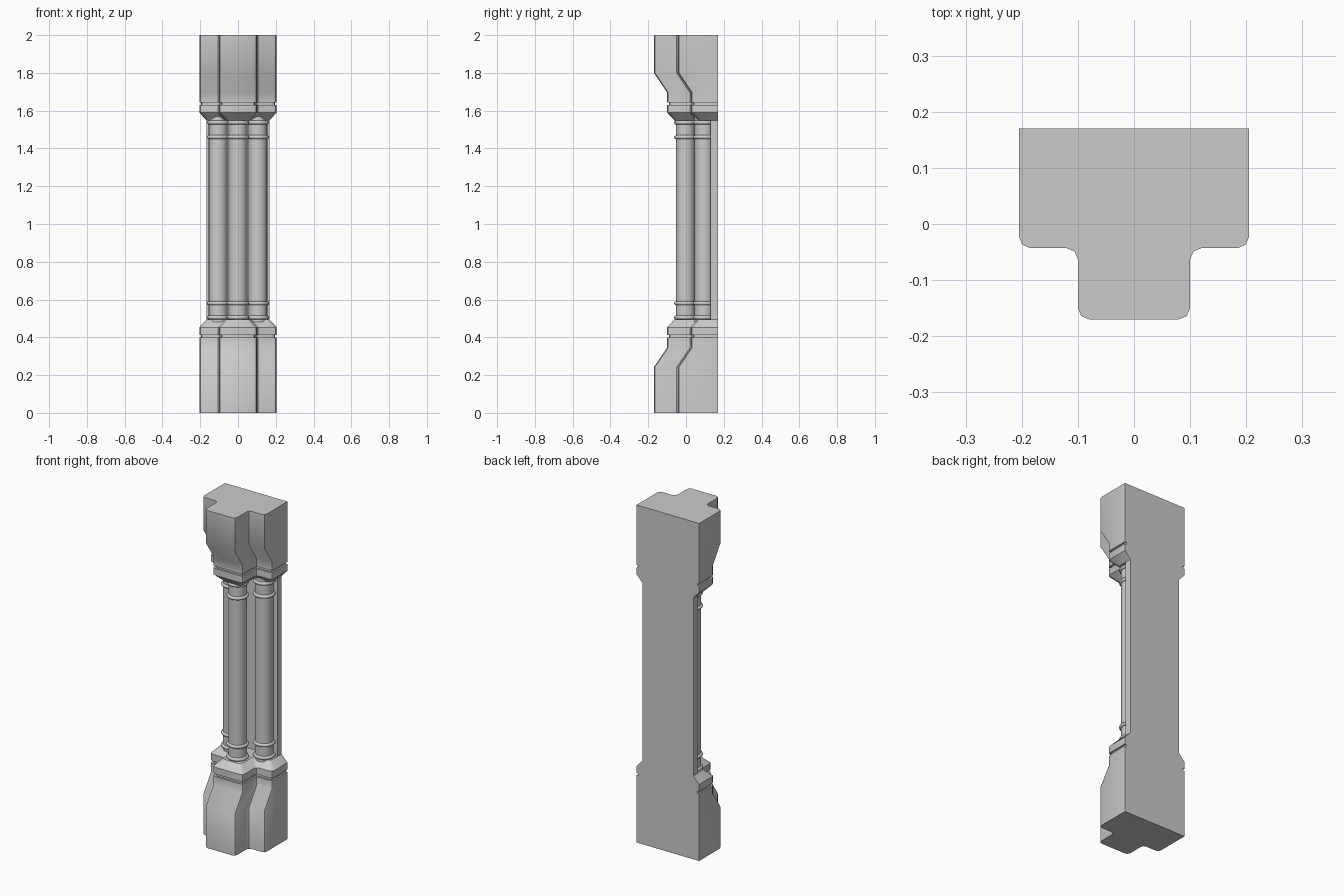
import bpy, bmesh, math

if "Cube" in bpy.data.objects:
    bpy.data.objects.remove(bpy.data.objects["Cube"])

BACK = 0.17


def finish(name, bm):
    bmesh.ops.recalc_face_normals(bm, faces=bm.faces)
    me = bpy.data.meshes.new(name)
    bm.to_mesh(me)
    bm.free()
    ob = bpy.data.objects.new(name, me)
    bpy.context.collection.objects.link(ob)
    bpy.ops.object.select_all(action='DESELECT')
    ob.select_set(True)
    bpy.context.view_layer.objects.active = ob
    bpy.ops.object.shade_smooth_by_angle(angle=math.radians(38))
    return ob


def t_section(front, inset):
    # T-shaped plan with softened corners; the back stays flat
    a, b = 0.205 - inset, 0.10 - inset
    f, s = front + inset, front + 0.127 + inset
    k, m = 0.02, 0.006
    half = [(b - k, f), (b - m, f + m), (b, f + k),
            (b, s - k), (b + m, s - m), (b + k, s),
            (a - k, s), (a - m, s + m), (a, s + k), (a, BACK)]
    return half + [(-x, y) for x, y in reversed(half)]


def block(name, levels):
    # Loft T sections through (z, front y, inset)
    bm = bmesh.new()
    rings = [[bm.verts.new((x, y, z)) for x, y in t_section(f, i)]
             for z, f, i in levels]
    n = len(rings[0])
    for r, q in zip(rings, rings[1:]):
        for j in range(n):
            bm.faces.new((r[j], r[(j + 1) % n], q[(j + 1) % n], q[j]))
    bm.faces.new(rings[0])
    bm.faces.new(rings[-1])
    return finish(name, bm)


def ring_profile(z, r=0.05, t=0.010):
    # Rounded collar bulging out of the shaft
    return [(r + t * math.sin(math.pi * i / 6), z - t * math.cos(math.pi * i / 6))
            for i in range(7)]


def shaft(name, cx, cy, seg=24):
    prof = [(0.05, 0.48)]
    for z in (0.505, 0.58, 1.46, 1.537):
        prof += ring_profile(z)
    prof.append((0.05, 1.57))
    bm = bmesh.new()
    rings = [[bm.verts.new((cx + r * math.cos(2 * math.pi * k / seg),
                            cy + r * math.sin(2 * math.pi * k / seg), z))
              for k in range(seg)] for r, z in prof]
    for r, q in zip(rings, rings[1:]):
        for k in range(seg):
            bm.faces.new((r[k], r[(k + 1) % seg], q[(k + 1) % seg], q[k]))
    bm.faces.new(rings[0])
    bm.faces.new(rings[-1])
    return finish(name, bm)


# Pedestal and capital
F0, F1 = -0.17, -0.10
block("pedestal", [(0, F0, 0), (0.243, F0, 0), (0.345, F1, 0), (0.398, F1, 0),
                   (0.398, F1, 0.009), (0.412, F1, 0.009), (0.412, F1, 0),
                   (0.453, F1, 0), (0.494, F1, 0.038)])
block("capital", [(1.549, F1, 0.038), (1.59, F1, 0), (1.63, F1, 0),
                  (1.63, F1, 0.009), (1.643, F1, 0.009), (1.643, F1, 0),
                  (1.695, F1, 0), (1.80, F0, 0), (2.0, F0, 0)])

# Clustered shafts
shaft("front_shaft", 0, -0.003)
for side, sx in (("left", -1), ("right", 1)):
    shaft(side + "_shaft", sx * 0.105, 0.096)

# Flat pilaster behind the shafts
bm = bmesh.new()
bmesh.ops.create_cube(bm, size=1)
for v in bm.verts:
    v.co = (v.co.x * 0.334, 0.15 + v.co.y * 0.04, 1.0215 + v.co.z * 1.065)
finish("back_pilaster", bm)
